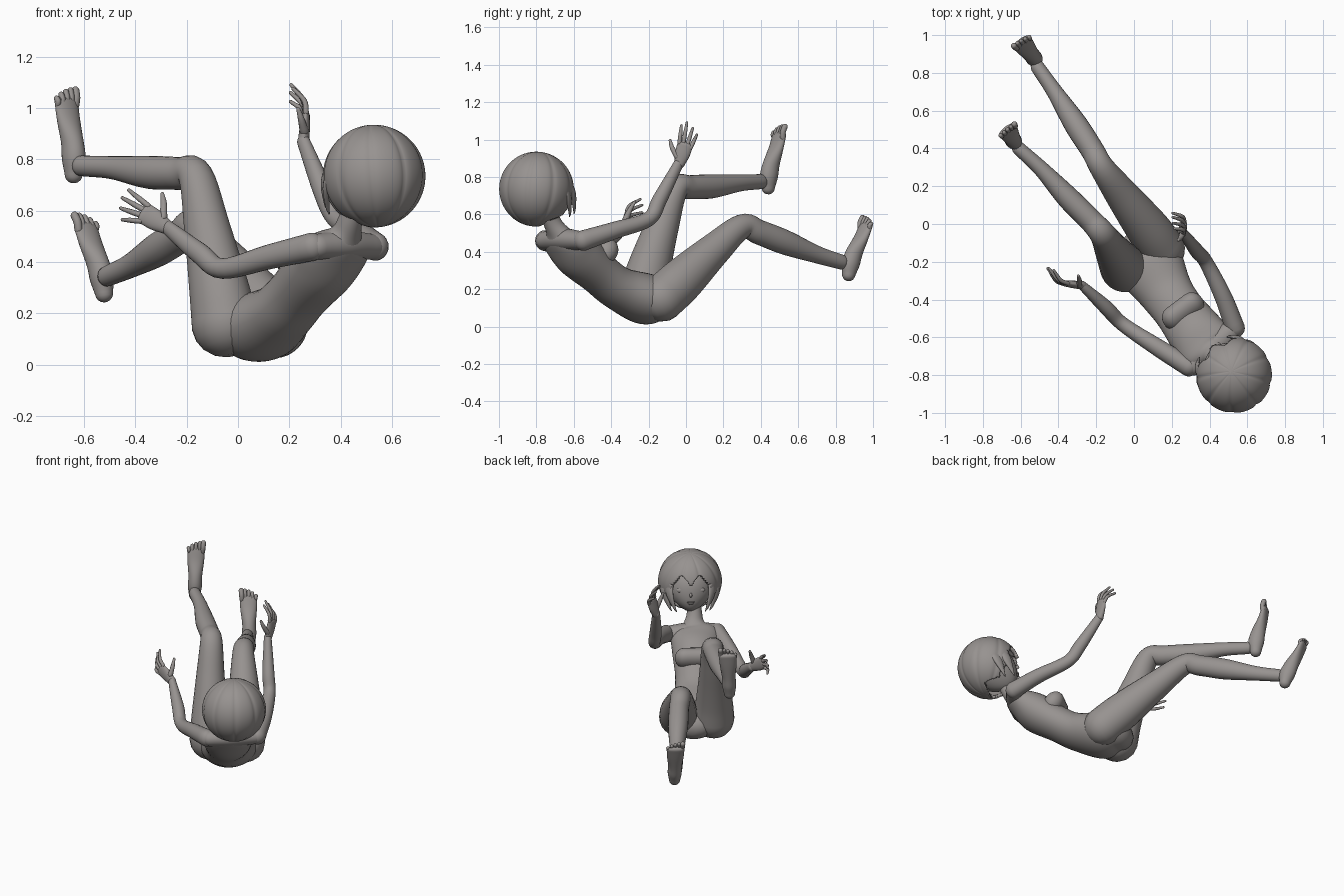
import bpy, bmesh, math
from mathutils import Vector, Matrix

cube = bpy.data.objects.get("Cube")
if cube:
    bpy.data.objects.remove(cube)

# Single clay colour
clay = bpy.data.materials.new("warm_grey_clay")
clay.use_nodes = True
clay.diffuse_color = (0.31, 0.29, 0.28, 1)
clay.node_tree.nodes["Principled BSDF"].inputs["Base Color"].default_value = clay.diffuse_color

LEFT = Vector((-0.8, -0.6, 0))


def finish(bm, name):
    bmesh.ops.recalc_face_normals(bm, faces=bm.faces)
    for f in bm.faces:
        f.smooth = True
    me = bpy.data.meshes.new(name)
    bm.to_mesh(me)
    bm.free()
    me.materials.append(clay)
    ob = bpy.data.objects.new(name, me)
    bpy.context.collection.objects.link(ob)
    return ob


def spline(keys, steps):
    """Smooth path through keys of (x, y, z, width radius, depth radius)."""
    ks = [Vector(k) for k in keys]
    ks = [2 * ks[0] - ks[1]] + ks + [2 * ks[-1] - ks[-2]]
    out = []
    for i in range(1, len(ks) - 2):
        a, b, c, d = ks[i - 1:i + 3]
        for j in range(steps):
            t = j / steps
            out.append((2 * b + (c - a) * t + (2 * a - 5 * b + 4 * c - d) * t * t
                        + (3 * b - a - 3 * c + d) * t ** 3) * 0.5)
    return out + [ks[-2]]


def loft(bm, keys, side=LEFT, n=24, steps=6):
    """Elliptical tube with domed ends."""
    path = spline(keys, steps)
    rings = []
    for i, p in enumerate(path):
        q, r = path[max(i - 1, 0)], path[min(i + 1, len(path) - 1)]
        t = (r.xyz - q.xyz) if len(r) == 3 else Vector(r[:3]) - Vector(q[:3])
        t.normalize()
        s = (side - t * side.dot(t)).normalized()
        frame = (Vector(p[:3]), t, s, t.cross(s), p[3], p[4])
        rings.append((frame, 0))
    caps = [math.radians(a) for a in (20, 40, 60, 78)]
    rings = ([(rings[0][0], -a) for a in reversed(caps)] + rings
             + [(rings[-1][0], a) for a in caps])
    loops = []
    for (c, t, s, u, w, d), a in rings:
        mid, k = c + t * min(w, d) * math.sin(a), math.cos(a)
        loops.append([bm.verts.new(mid + s * w * k * math.cos(v) + u * d * k * math.sin(v))
                      for v in (2 * math.pi * j / n for j in range(n))])
    for a, b in zip(loops, loops[1:]):
        for j in range(n):
            bm.faces.new((a[j], a[(j + 1) % n], b[(j + 1) % n], b[j]))
    bm.faces.new(loops[0])
    bm.faces.new(loops[-1])


def tube(name, keys, side=LEFT, n=24):
    bm = bmesh.new()
    loft(bm, keys, side, n)
    return finish(bm, name)


# Torso and neck
tube("torso", [(0.03, -0.12, 0.13, .13, .09), (0.08, -0.21, 0.145, .18, .135),
               (0.17, -0.36, 0.205, .145, .115), (0.24, -0.46, 0.28, .135, .11),
               (0.33, -0.58, 0.385, .15, .12), (0.39, -0.66, 0.46, .15, .08),
               (0.42, -0.69, 0.51, .07, .055), (0.44, -0.72, 0.57, .047, .047),
               (0.47, -0.75, 0.66, .045, .045)], n=36)
tube("chest", [(0.21, -0.5, 0.4, .075, .06), (0.31, -0.425, 0.4, .075, .06)],
     Vector((-.36, .48, .8)))
tube("shoulders", [(0.52, -0.56, 0.46, .05, .055), (0.41, -0.66, 0.465, .06, .07),
                   (0.31, -0.75, 0.46, .05, .055)], Vector((0, 0, 1)))

# Legs
tube("right_leg", [(0.15, -0.13, 0.15, .12, .125), (0.07, -0.02, 0.25, .115, .12),
                   (-0.06, 0.15, 0.41, .09, .09), (-0.17, 0.3, 0.535, .066, .066),
                   (-0.22, 0.39, 0.505, .062, .066), (-0.31, 0.53, 0.45, .062, .066),
                   (-0.42, 0.7, 0.385, .043, .047), (-0.51, 0.83, 0.345, .037, .04)])
tube("left_leg", [(-0.05, -0.23, 0.16, .13, .135), (-0.075, -0.2, 0.3, .115, .12),
                  (-0.12, -0.13, 0.53, .09, .092), (-0.165, -0.055, 0.735, .07, .066),
                  (-0.23, 0.02, 0.745, .062, .064), (-0.35, 0.14, 0.75, .06, .064),
                  (-0.49, 0.29, 0.768, .042, .045), (-0.61, 0.4, 0.775, .036, .04)])


def foot(name, heel, toe, inner):
    heel, toe = Vector(heel), Vector(toe)
    along = (toe - heel).normalized()
    side = (LEFT - along * LEFT.dot(along)).normalized()
    top = along.cross(side)
    if top.dot(Vector((0.6, -0.8, 0))) < 0:
        top = -top
    size = (toe - heel).length
    bm = bmesh.new()
    keys = []
    for f, lift, w, d in ((.1, .02, .035, .036), (.25, .026, .044, .05), (.42, .022, .043, .046),
                          (.65, .005, .052, .03), (.84, -.004, .055, .02)):
        keys.append((*(heel + along * f * size + top * lift), w, d))
    loft(bm, keys, side)
    # Toes, the big one on the inner side
    for i in range(5):
        across = side * inner * (.04 - .021 * i)
        r = .016 if i == 0 else .0115
        base = heel + along * size * .8 + across
        tip = heel + along * (size * (.97 - .012 * i * i / 2) - r * .5) + across * 1.1
        loft(bm, [(*base, r, r), (*(base.lerp(tip, .5) + top * .006), r, r), (*tip, r, r)], side, 10, 3)
    finish(bm, name)


foot("right_foot", (-0.525, 0.875, 0.235), (-0.605, 0.975, 0.6), 1)
foot("left_foot", (-0.65, 0.45, 0.7), (-0.67, 0.505, 1.09), -1)

# Arms
tube("right_arm", [(0.535, -0.55, 0.46, .052, .055), (0.47, -0.38, 0.515, .046, .046),
                   (0.38, -0.2, 0.575, .038, .04), (0.33, -0.14, 0.68, .038, .04),
                   (0.255, -0.04, 0.87, .024, .028)])
tube("left_arm", [(0.29, -0.755, 0.46, .052, .055), (0.12, -0.65, 0.42, .046, .048),
                  (-0.06, -0.53, 0.375, .038, .04), (-0.15, -0.44, 0.435, .038, .041),
                  (-0.275, -0.325, 0.535, .024, .029)])


def hand(name, wrist, palm, thumb, tips, side, bend):
    """Flat palm with fingers fanned between it and the listed tips."""
    wrist, palm, side, bend = Vector(wrist), Vector(palm), Vector(side), Vector(bend)
    bm = bmesh.new()
    loft(bm, [(*wrist, .028, .022), (*wrist.lerp(palm, .5), .04, .02), (*palm, .042, .015)], side)
    for i, tip in enumerate(tips):
        base, tip = palm + side * (.033 - .022 * i), Vector(tip)
        mid = base.lerp(tip, .5) - bend
        loft(bm, [(*base, .0115, .0115), (*mid, .0105, .0105), (*tip, .007, .007)], side, 10, 4)
    base, tip = wrist.lerp(palm, .3) - side * .025, Vector(thumb)
    loft(bm, [(*base, .018, .016), (*(base.lerp(tip, .5) - side * .008), .013, .013),
              (*tip, .008, .008)], bend, 10, 4)
    finish(bm, name)


hand("right_hand", (0.255, -0.035, 0.87), (0.265, -0.005, 0.97), (0.235, -0.085, 0.995),
     [(0.205, 0.058, 1.025), (0.205, 0.036, 1.06), (0.207, 0.005, 1.09), (0.215, -0.025, 1.075)],
     (0, .9, -.4), (-.018, 0, 0))
hand("left_hand", (-0.275, -0.325, 0.535), (-0.365, -0.315, 0.59), (-0.295, -0.275, 0.665),
     [(-0.45, -0.245, 0.565), (-0.457, -0.235, 0.61), (-0.45, -0.235, 0.65), (-0.425, -0.245, 0.68)],
     (-.45, 0, -.89), (0, .018, 0))

# Head frame: local x forward, y to the left, z up
fwd = Vector((-.57, .76, .31)).normalized()
up = fwd.cross(LEFT)
HEAD = Matrix((fwd, LEFT, up)).transposed().to_4x4()
HEAD.translation = (0.53, -0.8, 0.735)


def ball(name, centre, radii, shape=None, segs=32):
    bm = bmesh.new()
    bmesh.ops.create_uvsphere(bm, u_segments=segs, v_segments=segs // 2, radius=1)
    for v in bm.verts:
        v.co = Vector(a * b for a, b in zip(v.co, radii))
        if shape:
            shape(v.co)
        v.co += Vector(centre)
    ob = finish(bm, name)
    ob.matrix_world = HEAD
    return ob


def chin_taper(co):
    if co.z < 0:
        k = 1 - 0.4 * (co.z / .155) ** 2
        co.y *= k
        co.x += .035 * (co.z / .155) ** 2


ball("face", (.025, 0, -.035), (.14, .145, .155), chin_taper, 48)
ball("nose", (.168, 0, -.075), (.014, .009, .014), segs=12)
ball("upper_lip", (.157, 0, -.12), (.008, .024, .006), segs=12)
ball("lower_lip", (.153, 0, -.131), (.008, .018, .006), segs=12)
for label, s in (("left", 1), ("right", -1)):
    ball(label + "_eye", (.142, s * .06, -.045), (.009, .03, .016), segs=16)
    ball(label + "_ear", (.01, s * .145, -.06), (.025, .012, .035), segs=16)

# Bobbed hair: grooved shell with a scalloped opening at the face
bm = bmesh.new()
bmesh.ops.create_uvsphere(bm, u_segments=128, v_segments=80, radius=.2)
tilt = Matrix.Rotation(math.radians(25), 3, 'Y')
for v in bm.verts:
    a = math.atan2(v.co.y, v.co.x)
    ring = math.hypot(v.co.x, v.co.y) / .2
    groove = (1 - abs(math.sin(4.5 * a + math.pi / 2))) ** 3
    v.co *= 1 - .035 * groove * ring
    v.co = tilt @ v.co
cut = []
for f in bm.faces:
    x, y, z = f.calc_center_median()
    fringe = -.01 + .06 * abs(math.sin(y * 26)) ** 1.5
    if (x > .05 and z < fringe and abs(y) < .125) or (z < -.16 and x > -.06):
        cut.append(f)
bmesh.ops.delete(bm, geom=cut, context='FACES')
hair = finish(bm, "hair")
hair.matrix_world = HEAD
shell = hair.modifiers.new("thickness", 'SOLIDIFY')
shell.thickness = .022
shell.offset = -1

# Pointed locks framing the face
for label, s in (("left", 1), ("right", -1)):
    for i, (x, y) in enumerate(((.115, .125), (.06, .155))):
        lock = tube(f"{label}_lock_{i + 1}",
                    [(x, s * y, .04, .03, .014), (x + .015, s * (y + .008), -.06, .032, .015),
                     (x + .02, s * (y - .02), -.15, .012, .008), (x + .02, s * (y - .035), -.18, .003, .003)],
                    Vector((.75, -.6 * s, 0)), 16)
        lock.matrix_world = HEAD
